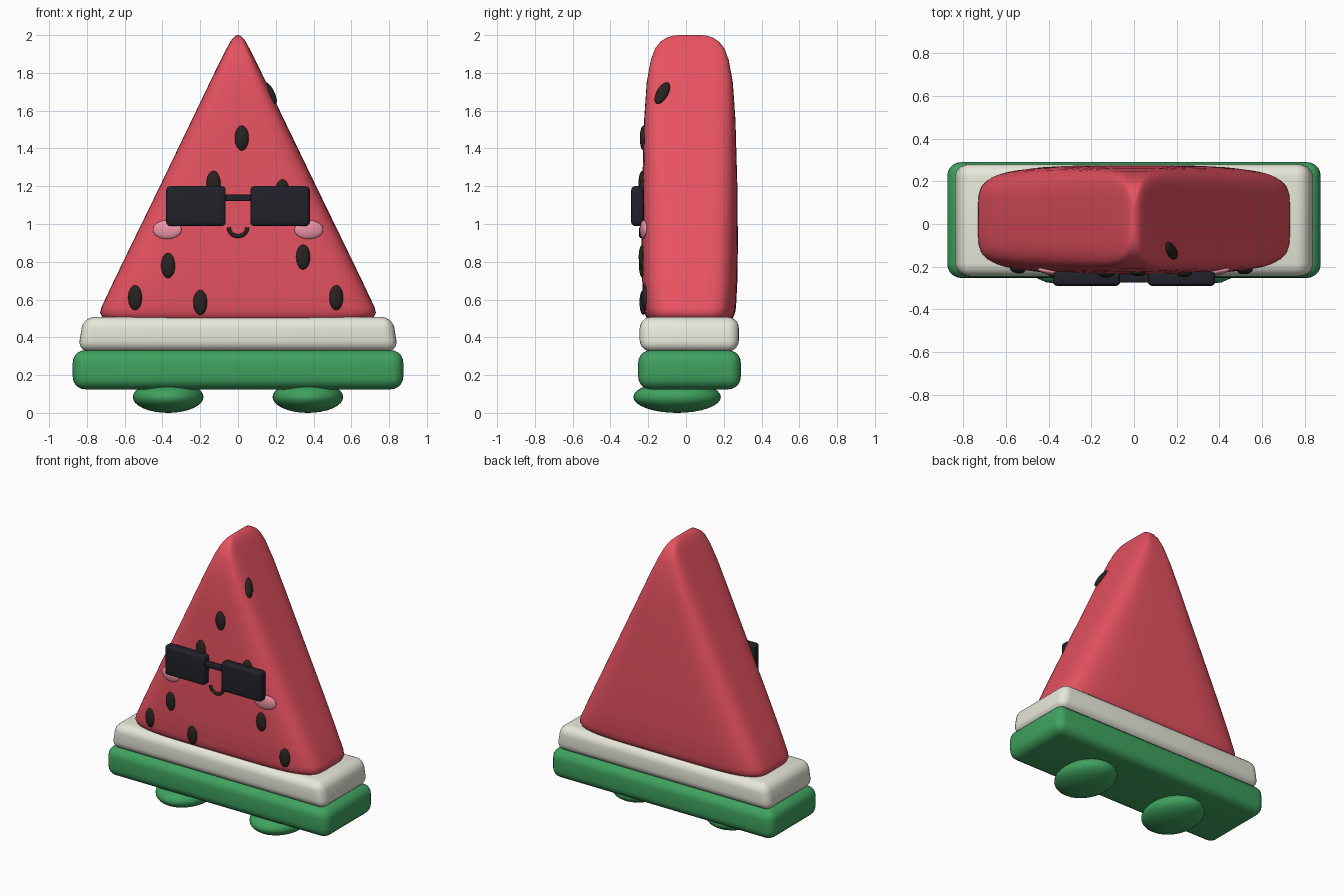
import bpy, bmesh, math
from mathutils import Matrix, Vector

if "Cube" in bpy.data.objects:
    bpy.data.objects.remove(bpy.data.objects["Cube"])


def material(name, rgb):
    m = bpy.data.materials.new(name)
    m.diffuse_color = (*rgb, 1)
    m.use_nodes = True
    m.node_tree.nodes["Principled BSDF"].inputs["Base Color"].default_value = m.diffuse_color
    return m


RED = material("flesh_red", (0.8, 0.085, 0.12))
GREEN = material("rind_green", (0.05, 0.36, 0.115))
CREAM = material("rind_cream", (0.80, 0.80, 0.70))
BLACK = material("glasses_black", (0.015, 0.015, 0.022))
SEED = material("seed_brown", (0.022, 0.017, 0.014))
PINK = material("cheek_pink", (0.87, 0.3, 0.38))


def finish(name, bm, mat, angle=None):
    me = bpy.data.meshes.new(name)
    bmesh.ops.recalc_face_normals(bm, faces=bm.faces)
    bm.to_mesh(me)
    bm.free()
    ob = bpy.data.objects.new(name, me)
    bpy.context.collection.objects.link(ob)
    me.materials.append(mat)
    for p in me.polygons:
        p.use_smooth = True
    return ob


def rounded_box(name, lo, hi, bevel, mat, taper=1.0):
    lo, hi = Vector(lo), Vector(hi)
    bm = bmesh.new()
    bmesh.ops.create_cube(bm, size=1)
    for v in bm.verts:
        if v.co.z > 0:
            v.co.x *= taper
        v.co = (lo + hi) / 2 + v.co * (hi - lo)
    bmesh.ops.bevel(bm, geom=bm.edges[:], offset=bevel, segments=5,
                    profile=0.5, affect='EDGES')
    return finish(name, bm, mat)


def ellipsoid(name, center, normal, up, radii, mat):
    # radii run along (sideways, normal, up)
    n = Vector(normal).normalized()
    u = Vector(up)
    u = (u - n * u.dot(n)).normalized()
    s = n.cross(u)
    rot = Matrix((s, n, u)).transposed().to_4x4()
    bm = bmesh.new()
    bmesh.ops.create_uvsphere(bm, u_segments=28, v_segments=16, radius=1)
    bm.transform(Matrix.Translation(center) @ rot @ Matrix.Diagonal((*radii, 1)))
    return finish(name, bm, mat)


# Flesh: stacked rounded sections (z, half width, half depth)
RINGS = [(0.49, 0.68, 0.21), (0.505, 0.717, 0.23), (0.53, 0.731, 0.24),
         (0.56, 0.723, 0.245), (0.7, 0.657, 0.252), (0.9, 0.56, 0.255),
         (1.2, 0.414, 0.252), (1.55, 0.245, 0.242), (1.75, 0.149, 0.228),
         (1.87, 0.091, 0.206), (1.93, 0.060, 0.183), (1.965, 0.041, 0.155),
         (1.985, 0.026, 0.125), (1.997, 0.012, 0.09), (2.0, 0.004, 0.06)]
POW, YC, SIDES = 5, 0.02, 64


def signed_pow(v):
    return math.copysign(abs(v) ** (2 / POW), v)


bm = bmesh.new()
loops = []
for z, w, d in RINGS:
    loops.append([bm.verts.new((w * signed_pow(math.cos(a)),
                                YC + d * signed_pow(math.sin(a)), z))
                  for a in (2 * math.pi * (i + 0.5) / SIDES for i in range(SIDES))])
for a, b in zip(loops, loops[1:]):
    for i in range(SIDES):
        j = (i + 1) % SIDES
        bm.faces.new((a[i], a[j], b[j], b[i]))
bm.faces.new(loops[0])
bm.faces.new(loops[-1])
finish("flesh", bm, RED)


def front_surface(x, z):
    # point and outward direction on the front of the flesh
    for (z0, w0, d0), (z1, w1, d1) in zip(RINGS, RINGS[1:]):
        if z0 <= z <= z1:
            t = (z - z0) / (z1 - z0)
            w, d = w0 + t * (w1 - w0), d0 + t * (d1 - d0)
            y = (1 - abs(x / w) ** POW) ** (1 / POW)
            n = (math.copysign(abs(x / w) ** (POW - 1) / w, x), -y ** (POW - 1) / d, 0)
            return Vector((x, YC - d * y, z)), n


# Rind layers
rounded_box("pale_rind", (-0.848, -0.245, 0.325), (0.848, 0.28, 0.508), 0.06, CREAM, 0.965)
rounded_box("green_rind", (-0.875, -0.253, 0.125), (0.875, 0.29, 0.332), 0.065, GREEN)

# Feet and cheeks, mirrored
for side, s in (("left", -1), ("right", 1)):
    ellipsoid(side + "_foot", (0.37 * s, -0.047, 0.084), (0, -1, 0), (0, 0, 1),
              (0.187, 0.232, 0.084), GREEN)
    p, n = front_surface(0.375 * s, 0.97)
    ellipsoid(side + "_cheek", p, n, (0, 0, 1), (0.077, 0.018, 0.05), PINK)

# Front seeds
for i, (x, z) in enumerate([(0.02, 1.455), (-0.13, 1.215), (0.235, 1.17), (-0.37, 0.78),
                            (0.345, 0.825), (-0.545, 0.61), (-0.2, 0.585), (0.52, 0.61)]):
    p, n = front_surface(x, z)
    ellipsoid(f"seed_{i + 1}", p, n, (0, 0, 1), (0.037, 0.02, 0.066), SEED)
# Seed on the right slope
ellipsoid("side_seed", (0.173, -0.125, 1.693), (1, 0, 0.487), (-0.05, 0.06, 0.11),
          (0.031, 0.02, 0.068), SEED)

# Sunglasses
for side, s in (("left", -1), ("right", 1)):
    xs = sorted((0.065 * s, 0.38 * s))
    rounded_box(side + "_lens", (xs[0], -0.29, 0.99), (xs[1], -0.222, 1.2), 0.02, BLACK)
rounded_box("glasses_bridge", (-0.075, -0.275, 1.122), (0.075, -0.235, 1.155), 0.008, BLACK)

# Smile: swept half circle
cu = bpy.data.curves.new("smile", 'CURVE')
cu.dimensions = '3D'
cu.bevel_depth = 0.011
cu.bevel_resolution = 3
cu.use_fill_caps = True
sp = cu.splines.new('POLY')
sp.points.add(16)
for i, pt in enumerate(sp.points):
    a = math.pi * (1 + i / 16)
    pt.co = (0.049 * math.cos(a), -0.237, 0.982 + 0.046 * math.sin(a), 1)
cu.materials.append(SEED)
bpy.context.collection.objects.link(bpy.data.objects.new("smile", cu))
